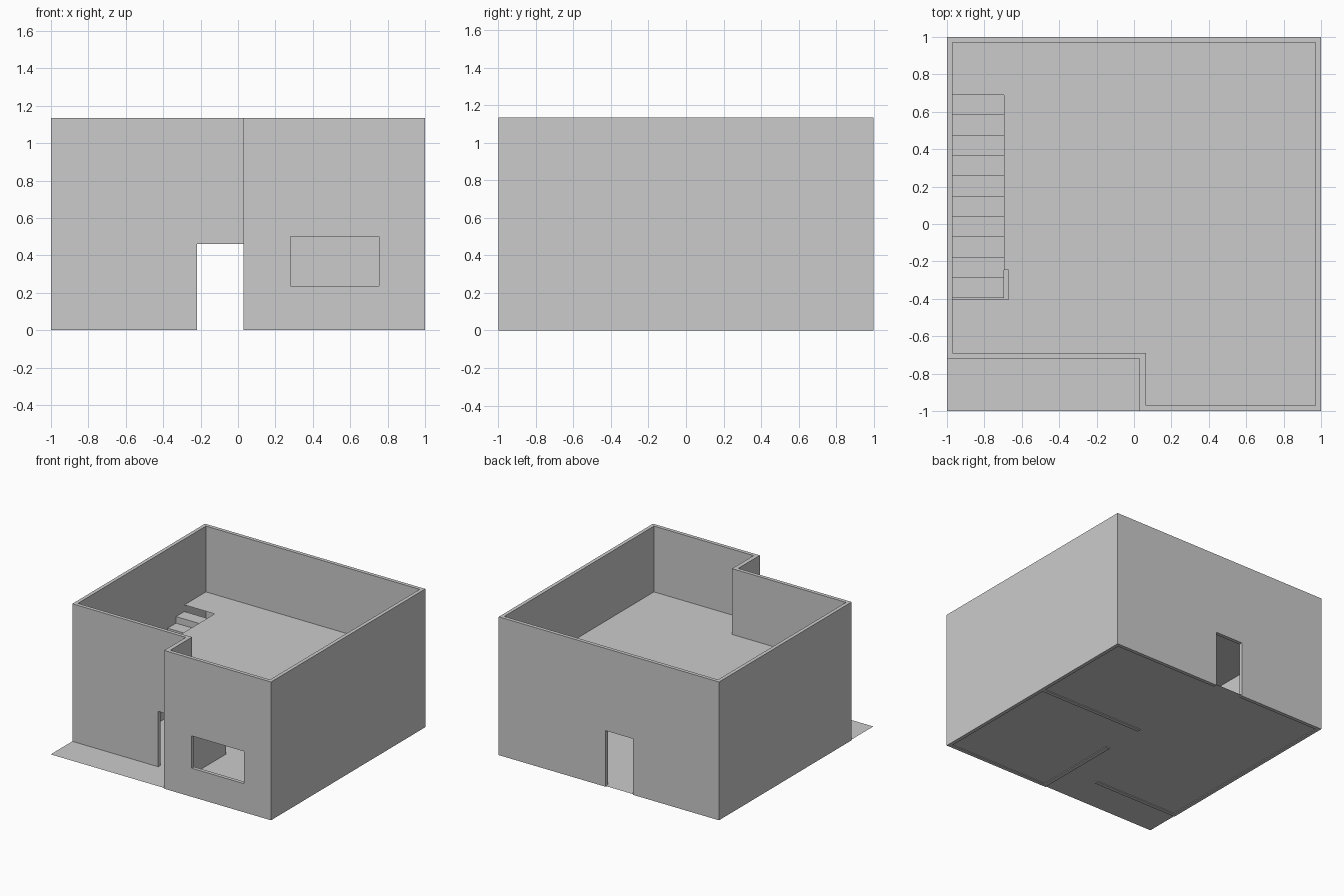
import bpy, bmesh

if "Cube" in bpy.data.objects:
    bpy.data.objects.remove(bpy.data.objects["Cube"])

H, MID, T = 1.135, 0.595, 0.03      # wall height, upper floor level, wall thickness
GROUND = 0.006


def add_object(name, bm):
    bmesh.ops.recalc_face_normals(bm, faces=bm.faces)
    mesh = bpy.data.meshes.new(name)
    bm.to_mesh(mesh)
    bm.free()
    obj = bpy.data.objects.new(name, mesh)
    bpy.context.collection.objects.link(obj)
    return obj


def box(name, x0, x1, y0, y1, z0, z1):
    bm = bmesh.new()
    bmesh.ops.create_cube(bm, size=1)
    for v in bm.verts:
        v.co = (x1 if v.co.x > 0 else x0, y1 if v.co.y > 0 else y0, z1 if v.co.z > 0 else z0)
    return add_object(name, bm)


def sheet(name, outline, z):
    bm = bmesh.new()
    face = bm.faces.new([bm.verts.new((x, y, z)) for x, y in outline])
    face.normal_update()
    if face.normal.z < 0:
        face.normal_flip()
    mesh = bpy.data.meshes.new(name)
    bm.to_mesh(mesh)
    bm.free()
    bpy.context.collection.objects.link(bpy.data.objects.new(name, mesh))


# outer shell: closed ring between an outer and an inner outline
outer = [(-1, -.72), (.03, -.72), (.03, -1), (1, -1), (1, 1), (-1, 1)]
inner = [(-1 + T, -.69), (.065, -.69), (.065, -1 + T), (1 - T, -1 + T), (1 - T, 1 - T), (-1 + T, 1 - T)]
bm = bmesh.new()
rings = [[bm.verts.new((x, y, z)) for x, y in line]
         for line, z in ((outer, 0), (outer, H), (inner, H), (inner, 0))]
for k in range(4):
    a, b = rings[k], rings[(k + 1) % 4]
    for i in range(6):
        j = (i + 1) % 6
        bm.faces.new((a[i], a[j], b[j], b[i]))
shell = add_object("outer_walls", bm)

# door and window openings
openings = {
    "front_door_cutter": (-.22, .03, -.8, -.6, -.1, .46),
    "back_door_cutter": (-.22, .03, .9, 1.1, -.1, .46),
    "window_cutter": (.28, .755, -1.1, -.9, .235, .5),
}
for name, dims in openings.items():
    cutter = box(name, *dims)
    cutter.hide_render = True
    cutter.hide_set(True)
    mod = shell.modifiers.new(name, 'BOOLEAN')
    mod.operation = 'DIFFERENCE'
    mod.solver = 'EXACT'
    mod.object = cutter

# apply the cuts, then drop the cutters
dg = bpy.context.evaluated_depsgraph_get()
cut_mesh = bpy.data.meshes.new_from_object(shell.evaluated_get(dg))
shell.modifiers.clear()
shell.data = cut_mesh
for name in openings:
    bpy.data.objects.remove(bpy.data.objects[name])

# interior ground-storey walls
box("cross_wall", .035, 1 - T, .085, .115, 0, MID)
box("entry_wall", .03, .065, -.69, -.25, 0, MID)
box("stair_wall", -.695, -.665, -.245, .69, GROUND, MID)

# floors
sheet("ground_floor", [(-1, -1), (1, -1), (1, 1), (-1, 1)], GROUND)
sheet("upper_floor", [inner[0], inner[1], inner[2], inner[3], inner[4], inner[5],
                      (-.97, .69), (-.67, .69), (-.67, -.405), (-.97, -.405)], MID)

# stairs: stepped profile extruded across, climbing to the back
N, y0, y1 = 10, -.395, .69
run, rise = (y1 - y0) / N, MID / (N + 1)
profile = [(y0, GROUND)]
for i in range(N):
    profile += [(y0 + i * run, (i + 1) * rise), (y0 + (i + 1) * run, (i + 1) * rise)]
profile.append((y1, GROUND))
bm = bmesh.new()
face = bm.faces.new([bm.verts.new((-.97, y, z)) for y, z in profile])
ext = bmesh.ops.extrude_face_region(bm, geom=[face])
bmesh.ops.translate(bm, vec=(.275, 0, 0), verts=[g for g in ext["geom"] if isinstance(g, bmesh.types.BMVert)])
add_object("stairs", bm)
